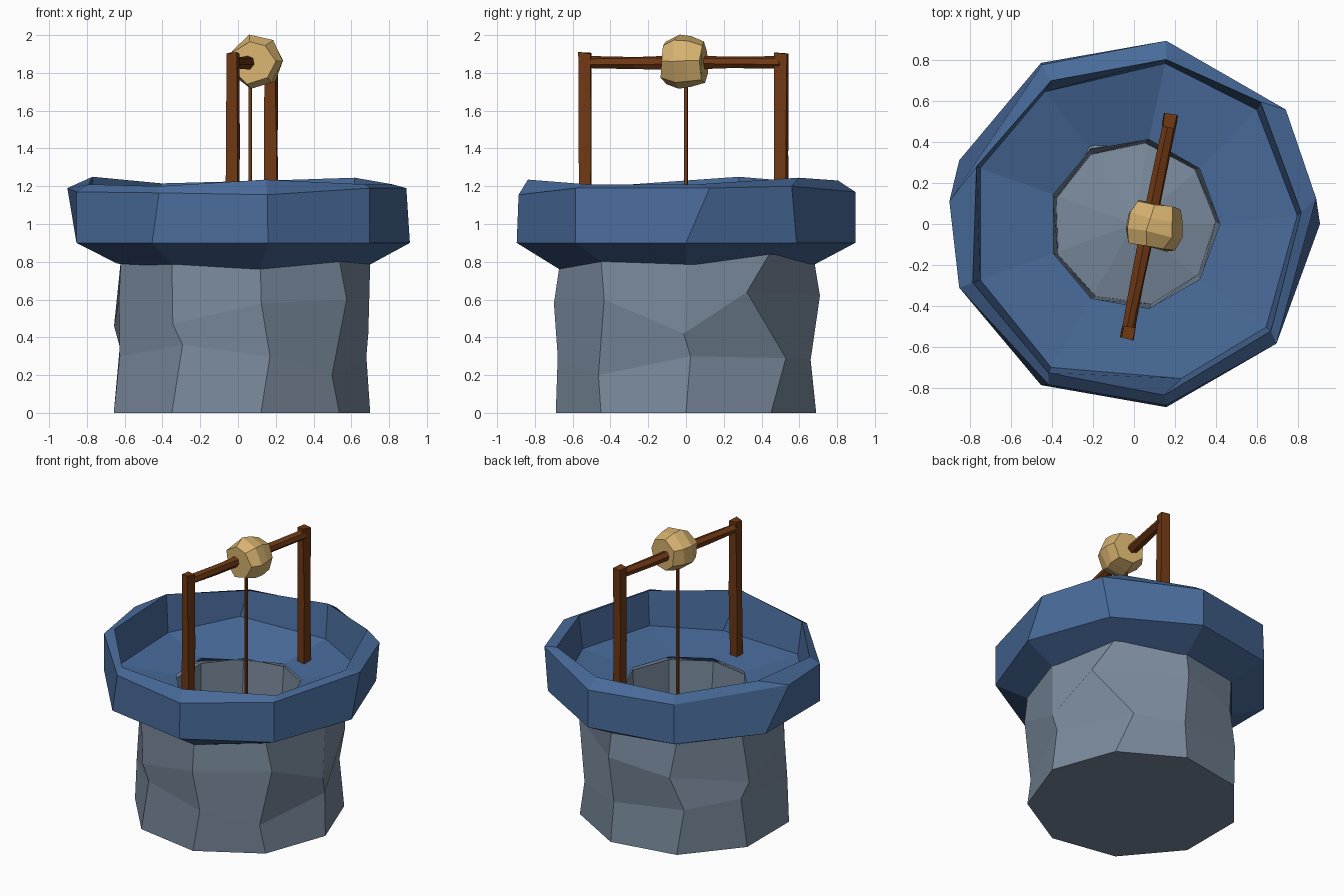
import bpy, bmesh, math, random
from mathutils import Vector, Matrix

random.seed(4)
if "Cube" in bpy.data.objects:
    bpy.data.objects.remove(bpy.data.objects["Cube"], do_unlink=True)


def material(name, rgb):
    m = bpy.data.materials.new(name)
    m.use_nodes = True
    m.diffuse_color = (*rgb, 1)
    bsdf = m.node_tree.nodes["Principled BSDF"]
    bsdf.inputs["Base Color"].default_value = (*rgb, 1)
    bsdf.inputs["Roughness"].default_value = 0.9
    return m


BLUE = material("blue paint", (0.065, 0.145, 0.32))
STONE = material("grey stone", (0.19, 0.25, 0.33))
WOOD = material("brown wood", (0.16, 0.04, 0.007))
TAN = material("pale wood", (0.68, 0.45, 0.16))
SIDES = 9


def polar(deg, r, z):
    a = math.radians(deg)
    return Vector((r * math.cos(a), r * math.sin(a), z))


def ring(r, z, turn=0):
    """Nine-sided ring; each argument may be one value or one per corner."""
    def at(v, i):
        return v[i] if isinstance(v, (list, tuple)) else v
    return [polar(40 * i + at(turn, i), at(r, i), at(z, i)) for i in range(SIDES)]


def loft(name, rings, mat, closed=False, caps=True):
    """Skin a list of equal rings, then cap the ends or join them up."""
    bm = bmesh.new()
    loops = [[bm.verts.new(p) for p in pts] for pts in rings]
    pairs = list(zip(loops, loops[1:]))
    if closed:
        pairs.append((loops[-1], loops[0]))
    for a, b in pairs:
        n = len(a)
        for i in range(n):
            j = (i + 1) % n
            bm.faces.new((a[i], a[j], b[j], b[i]))
    if caps and not closed:
        bm.faces.new(loops[0])
        bm.faces.new(loops[-1])
    bmesh.ops.recalc_face_normals(bm, faces=bm.faces)
    me = bpy.data.meshes.new(name)
    bm.to_mesh(me)
    bm.free()
    me.materials.append(mat)
    ob = bpy.data.objects.new(name, me)
    bpy.context.collection.objects.link(ob)
    return ob


def bar(name, start, end, widths, mat, sides=4, wobble=0.0, spin=45):
    """Rough-hewn bar from start to end, with one radius per cross-section."""
    start, end = Vector(start), Vector(end)
    axis = end - start
    side = axis.cross(Vector((0, 0, 1)))
    if side.length < 0.1 * axis.length:
        side = Vector((math.cos(0.19), -math.sin(0.19), 0)) * -1
    side.normalize()
    up = side.cross(axis.normalized())
    rings = []
    for k, r in enumerate(widths):
        c = start + axis * (k / (len(widths) - 1))
        pts = []
        for i in range(sides):
            a = math.radians(spin) + math.tau * i / sides
            jit = Vector([random.uniform(-wobble, wobble) for _ in range(3)])
            pts.append(c + (side * math.cos(a) + up * math.sin(a)) * r + jit)
        rings.append(pts)
    return loft(name, rings, mat)


# Stone shaft: uneven outer courses, rolled over the top and down into the hole
under_z = [.775, .835, .78, .79, .81, .79, .775, .76, .79]
shaft = [
    ring(.70, 0),
    ring([.68, .69, .67, .69, .68, .68, .67, .70, .68],
         [.30, .29, .28, .32, .35, .30, .36, .30, .20],
         [2, 10, 0, 4, -3, 3, 4, 4, -3]),
    ring([.69, .71, .72, .69, .69, .67, .69, .71, .72],
         [.42, .64, .62, .55, .46, .60, .47, .58, .60],
         [-1, -13, 0, -4, 2, 0, 0, 0, 3]),
    ring([.70, .70, .69, .68, .63, .66, .70, .68, .70], [z + .02 for z in under_z]),
    ring(.425, .90),
    ring(.40, .40, 2),
]
loft("stone_shaft", shaft, STONE)

# Low mound of stone closing the bottom of the hole
loft("hole_bottom", [ring(.41, .38), ring(.40, .40), ring(.02, .47)], STONE)

# Blue basin: flared underside, upright outside, sloped lip, inner wall and floor
basin = [
    ring(.68, under_z),
    ring(.91, .90),
    ring([.90, .93, .91, .90, .91, .91, .89, .90, .91],
         [1.19, 1.20, 1.17, 1.18, 1.19, 1.17, 1.165, 1.155, 1.19],
         [8, -3, 0, 0, 13, 0, 2, 0, 0]),
    ring([.82, .86, .82, .81, .82, .84, .84, .85, .85],
         [1.21, 1.245, 1.23, 1.215, 1.25, 1.21, 1.20, 1.235, 1.21],
         [4, 4, -1, 0, 0, 0, 0, 0, 2]),
    ring([.80, .82, .80, .78, .80, .80, .81, .79, .82],
         [.97, .96, .98, 1.04, .98, .96, .97, .95, .97],
         [3, 3, -1, 4, 0, 0, 0, 7, 2]),
    ring(.42, [.92, .93, .92, .89, .94, .93, .92, .92, .92]),
]
loft("basin", basin, BLUE, closed=True)

# Two posts carrying a crossbeam
for label, x, y in (("front", -.03, -.53), ("back", .175, .505)):
    bar(label + "_post", (x, y, .86), (x, y, 1.905), (.044, .042, .043), WOOD, wobble=.006)
bar("crossbeam", (-.03, -.52, 1.855), (.175, .495, 1.855), (.032, .034, .036, .034, .032),
    WOOD, sides=6, wobble=.004)

# Faceted winding drum around the beam, and its rope
bar("drum", (.08, -.115, 1.86), (.12, .095, 1.86), (.115, .142, .142, .115), TAN,
    sides=7, wobble=.008, spin=0)
bar("rope", (.065, 0, .42), (.065, 0, 1.84), (.012, .012), WOOD)
